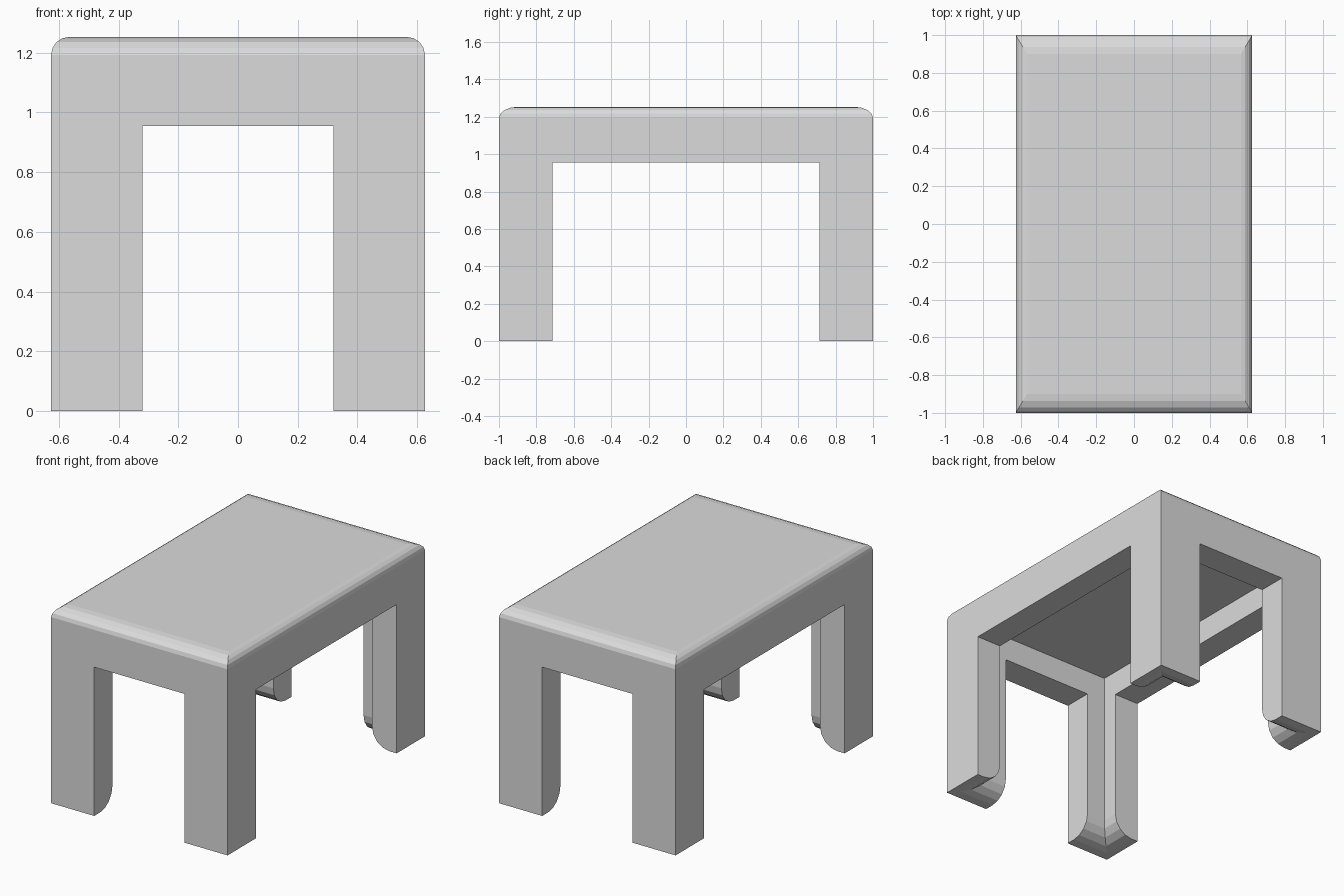
import bpy
import bmesh
import math

cube = bpy.data.objects.get("Cube")
if cube:
    bpy.data.objects.remove(cube, do_unlink=True)

HALF_X, HALF_Y, HEIGHT = 0.626, 1.0, 1.253
WALL_X, WALL_Y = 0.174, 0.185   # leg and apron thickness
CEILING = 1.11                  # underside of the top
APRON = 0.954                   # lower edge of the aprons

# One grey finish
grey = bpy.data.materials.new("plain_grey")
grey.use_nodes = True
colour = (0.71, 0.71, 0.71, 1)
grey.diffuse_color = colour
grey.node_tree.nodes["Principled BSDF"].inputs["Base Color"].default_value = colour


def loft(name, rings):
    """Closed solid through stacked rectangles (half x, half y, z), bottom first."""
    bm = bmesh.new()
    loops = [[bm.verts.new((sx * hx, sy * hy, z))
              for sx, sy in ((-1, -1), (1, -1), (1, 1), (-1, 1))]
             for hx, hy, z in rings]
    bm.faces.new(loops[0][::-1])
    bm.faces.new(loops[-1])
    for low, high in zip(loops, loops[1:]):
        for i in range(4):
            j = (i + 1) % 4
            bm.faces.new((low[i], low[j], high[j], high[i]))
    bmesh.ops.recalc_face_normals(bm, faces=bm.faces)
    mesh = bpy.data.meshes.new(name)
    bm.to_mesh(mesh)
    bm.free()
    mesh.materials.append(grey)
    obj = bpy.data.objects.new(name, mesh)
    bpy.context.collection.objects.link(obj)
    return obj


# Angles of the four-step rounded edges
ARC = [math.pi / 8 * i for i in range(5)]

# Outer block with a rounded, mitred top edge
ROUND_X, ROUND_Y, ROUND_Z = 0.06, 0.1, 0.06
outer = [(HALF_X, HALF_Y, 0)]
for a in ARC:
    inset = 1 - math.cos(a)
    outer.append((HALF_X - ROUND_X * inset, HALF_Y - ROUND_Y * inset,
                  HEIGHT - ROUND_Z * (1 - math.sin(a))))
table = loft("table", outer)

# Hollow underside, flaring at the feet to round their inner edges
FOOT = 0.125
in_x, in_y = HALF_X - WALL_X, HALF_Y - WALL_Y
flare = [(in_x + FOOT * (1 - math.cos(a)), in_y + FOOT * (1 - math.cos(a)),
          FOOT * (1 - math.sin(a))) for a in ARC]
flare.append((in_x + FOOT, in_y + FOOT, -0.1))
hollow = loft("hollow_cutter", flare[::-1] + [(in_x, in_y, CEILING)])

# Openings between the legs, front to back and side to side
end_gap = loft("end_opening_cutter", [(0.32, 1.2, -0.2), (0.32, 1.2, APRON)])
side_gap = loft("side_opening_cutter", [(0.8, 0.713, -0.2), (0.8, 0.713, APRON)])

cutters = (hollow, end_gap, side_gap)
for cutter in cutters:
    cutter.hide_render = True
    mod = table.modifiers.new(cutter.name, "BOOLEAN")
    mod.operation = "DIFFERENCE"
    mod.solver = "EXACT"
    mod.object = cutter

# Bake the cuts and drop the cutters
graph = bpy.context.evaluated_depsgraph_get()
result = bpy.data.meshes.new_from_object(table.evaluated_get(graph))
table.modifiers.clear()
table.data = result
for cutter in cutters:
    bpy.data.objects.remove(cutter, do_unlink=True)
